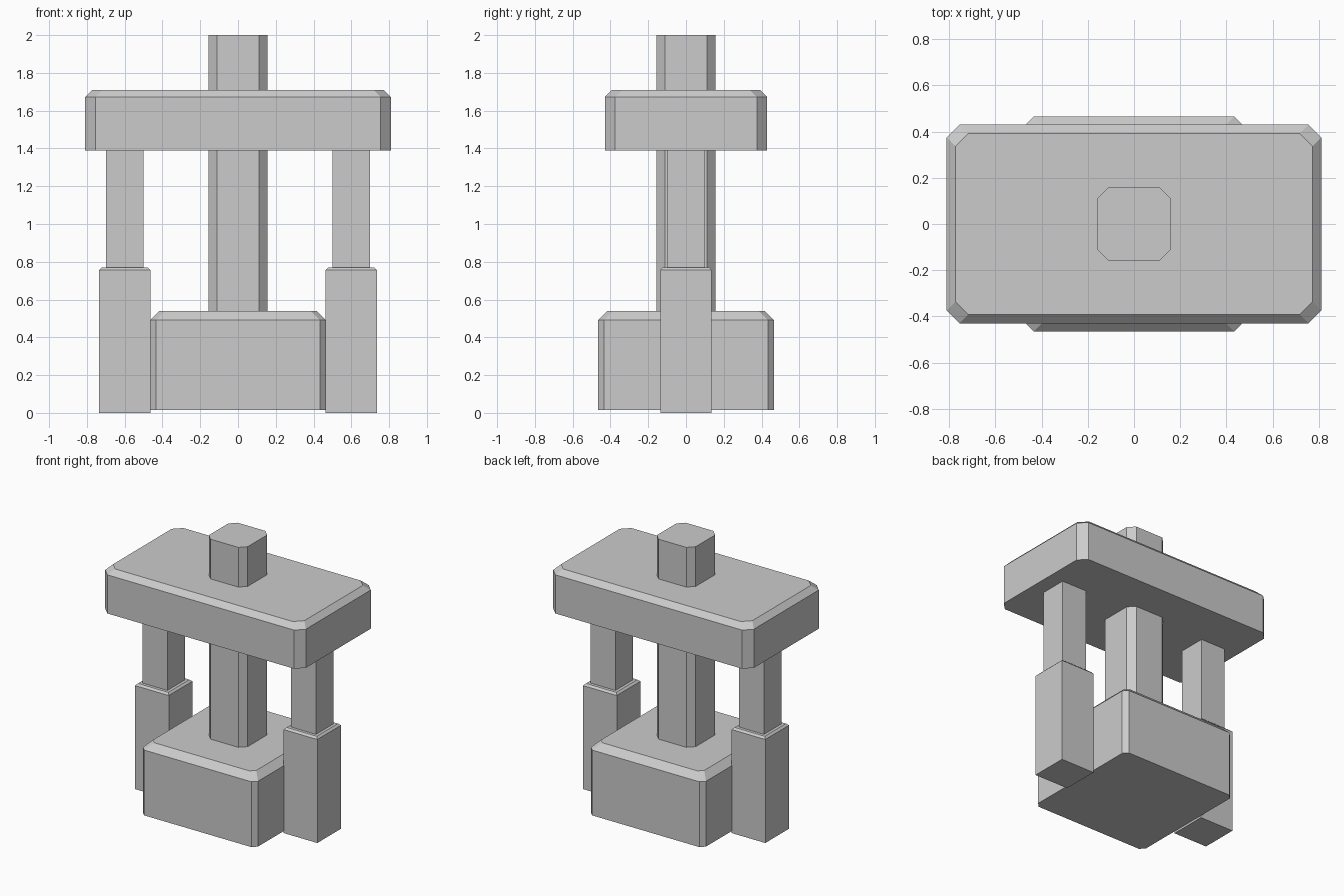
import bpy
import bmesh

if "Cube" in bpy.data.objects:
    bpy.data.objects.remove(bpy.data.objects["Cube"])


def outline(hx, hy, c):
    """Rectangle of half sizes hx, hy with corners cut by c."""
    if c == 0:
        return [(hx, -hy), (hx, hy), (-hx, hy), (-hx, -hy)]
    return [(hx - c, -hy), (hx, -hy + c), (hx, hy - c), (hx - c, hy),
            (-hx + c, hy), (-hx, hy - c), (-hx, -hy + c), (-hx + c, -hy)]


def block(name, x, hx, hy, z0, z1, corner=0.0, top=0.0):
    """Upright block with cut vertical corners and an optional top chamfer."""
    levels = [(z0, 0.0), (z1 - top, 0.0)]
    if top:
        levels.append((z1, top))
    bm = bmesh.new()
    rings = [[bm.verts.new((px, py, z)) for px, py in outline(hx - d, hy - d, corner)]
             for z, d in levels]
    n = len(rings[0])
    for low, high in zip(rings, rings[1:]):
        for i in range(n):
            j = (i + 1) % n
            bm.faces.new((low[i], low[j], high[j], high[i]))
    bm.faces.new(rings[0][::-1])
    bm.faces.new(rings[-1])
    bmesh.ops.recalc_face_normals(bm, faces=bm.faces)
    mesh = bpy.data.meshes.new(name)
    bm.to_mesh(mesh)
    bm.free()
    obj = bpy.data.objects.new(name, mesh)
    obj.location.x = x
    bpy.context.collection.objects.link(obj)
    return obj


# Central parts: base, column and crosshead plate
block("base", 0, 0.465, 0.465, 0.015, 0.54, corner=0.032, top=0.048)
block("column", 0, 0.157, 0.157, 0.45, 2.0, corner=0.045)
block("crosshead", 0, 0.81, 0.43, 1.39, 1.71, corner=0.055, top=0.038)

# Side pistons: wide sleeve with a thinner rod up to the crosshead
for side, x in (("left", -0.6), ("right", 0.6)):
    block(side + "_sleeve", x, 0.136, 0.136, 0.0, 0.77, top=0.014)
    block(side + "_rod", x, 0.1, 0.1, 0.7, 1.42)
